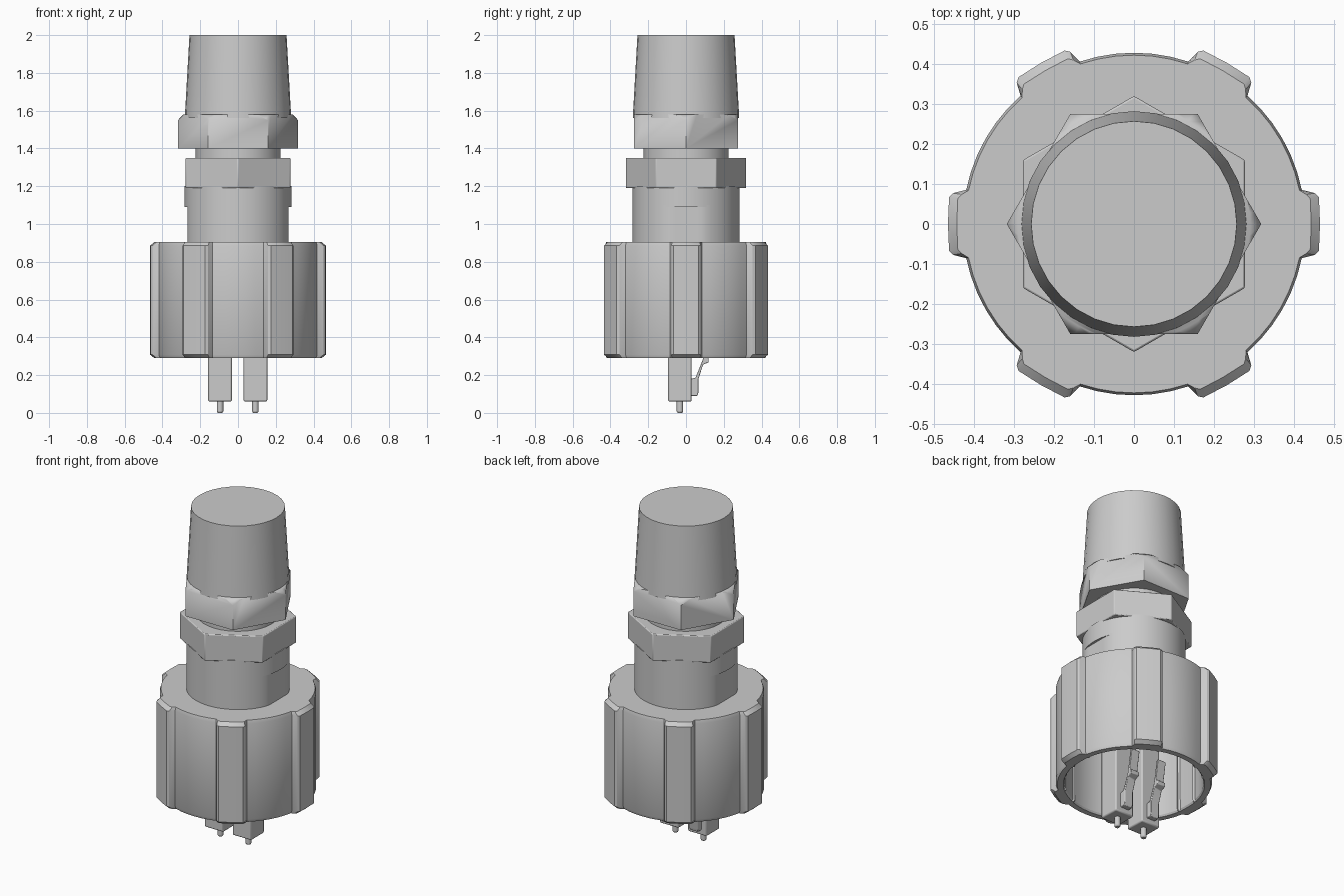
import bpy, bmesh
from math import sin, cos, pi, radians, sqrt

if "Cube" in bpy.data.objects:
    bpy.data.objects.remove(bpy.data.objects["Cube"])


def finish(name, bm, angle=30, bevel=0):
    bmesh.ops.recalc_face_normals(bm, faces=bm.faces)
    me = bpy.data.meshes.new(name)
    bm.to_mesh(me)
    bm.free()
    ob = bpy.data.objects.new(name, me)
    bpy.context.collection.objects.link(ob)
    if bevel:
        m = ob.modifiers.new("bevel", 'BEVEL')
        m.width, m.segments, m.limit_method = bevel, 2, 'ANGLE'
    bpy.ops.object.select_all(action='DESELECT')
    ob.select_set(True)
    bpy.context.view_layer.objects.active = ob
    bpy.ops.object.shade_smooth_by_angle(angle=radians(angle))
    return ob


def loft(name, rings, angle=30, bevel=0):
    """Skin a stack of equal-length 3D rings and cap both ends."""
    bm = bmesh.new()
    vs = [[bm.verts.new(p) for p in r] for r in rings]
    n = len(rings[0])
    for a, b in zip(vs, vs[1:]):
        for i in range(n):
            j = (i + 1) % n
            bm.faces.new((a[i], a[j], b[j], b[i]))
    bm.faces.new(vs[0])
    bm.faces.new(vs[-1])
    return finish(name, bm, angle, bevel)


def circle(r, z, n=32, x=0, y=0, turn=0, clip=9):
    pts = []
    for i in range(n):
        a = 2 * pi * i / n + turn
        pts.append((x + max(-clip, min(clip, r * cos(a))), y + r * sin(a), z))
    return pts


def box(name, x0, x1, y0, y1, z0, z1, bevel=0):
    ring = lambda z: [(x0, y0, z), (x1, y0, z), (x1, y1, z), (x0, y1, z)]
    return loft(name, [ring(z0), ring(z1)], 30, bevel)


# Tapered end cap
loft("end_cap", [circle(0.282, 1.56), circle(0.257, 2.0)])

# Upper hex nut, its top corners trimmed by a chamfer cone
upper = loft("upper_hex_nut", [circle(0.318, 1.40, 6), circle(0.318, 1.58, 6)])
cone = loft("chamfer_cutter", [circle(0.40, 1.35, 64), circle(0.40, 1.46, 64), circle(0.272, 1.60, 64)])
cone.hide_render = True
cone.hide_viewport = True
mod = upper.modifiers.new("chamfer", 'BOOLEAN')
mod.operation, mod.object, mod.solver = 'INTERSECT', cone, 'EXACT'

# Neck between the nuts
loft("neck", [circle(0.225, 1.33), circle(0.225, 1.42)])

# Lower hex nut, turned so its corners face front and back
loft("lower_hex_nut", [circle(0.32, z, 6, turn=pi / 6) for z in (1.19, 1.35)], 30, 0.005)

# Body tube with flats on both sides, and the round shoulder above them
loft("body_tube", [circle(0.283, z, 64, clip=0.268) for z in (0.88, 1.10)])
loft("body_shoulder", [circle(0.283, z, 64) for z in (1.09, 1.20)])


# Ribbed grip collar with a hollow underside
def collar_ring(z, base, rib):
    pts = []
    for k in range(6):
        c = 60 * k
        for a, r in ((-11.5, base), (-9.7, rib - 0.008), (-8.2, rib), (0, rib - 0.002), (8.2, rib),
                     (9.7, rib - 0.008), (11.5, base), (17.7, base), (23.8, base),
                     (30, base), (36.2, base), (42.3, base)):
            t = radians(c + a)
            pts.append((r * cos(t), r * sin(t), z))
    return pts


loft("grip_collar", [
    collar_ring(0.85, 0.375, 0.375),
    collar_ring(0.30, 0.38, 0.38),
    collar_ring(0.29, 0.387, 0.387),
    collar_ring(0.29, 0.42, 0.445),
    collar_ring(0.308, 0.428, 0.467),
    collar_ring(0.885, 0.428, 0.467),
    collar_ring(0.905, 0.422, 0.445),
])

# Two plugs, each with a tip and a spring latch on the back
for side, x in (("left", -0.095), ("right", 0.092)):
    box(side + "_plug", x - 0.063, x + 0.063, -0.095, 0.03, 0.06, 0.86, 0.008)
    loft(side + "_tip", [circle(0.012, 0.0, 16, x, -0.032),
                         circle(0.017, 0.008, 16, x, -0.032),
                         circle(0.017, 0.07, 16, x, -0.032)])
    outline = [(0.02, 0.09), (0.06, 0.09), (0.066, 0.11), (0.066, 0.18),
               (0.09, 0.255), (0.12, 0.268), (0.12, 0.29), (0.105, 0.30),
               (0.125, 0.42), (0.113, 0.42), (0.088, 0.28), (0.05, 0.185), (0.02, 0.18)]
    loft(side + "_latch", [[(x + d, y, z) for y, z in outline] for d in (-0.028, 0.028)], 30, 0.003)
